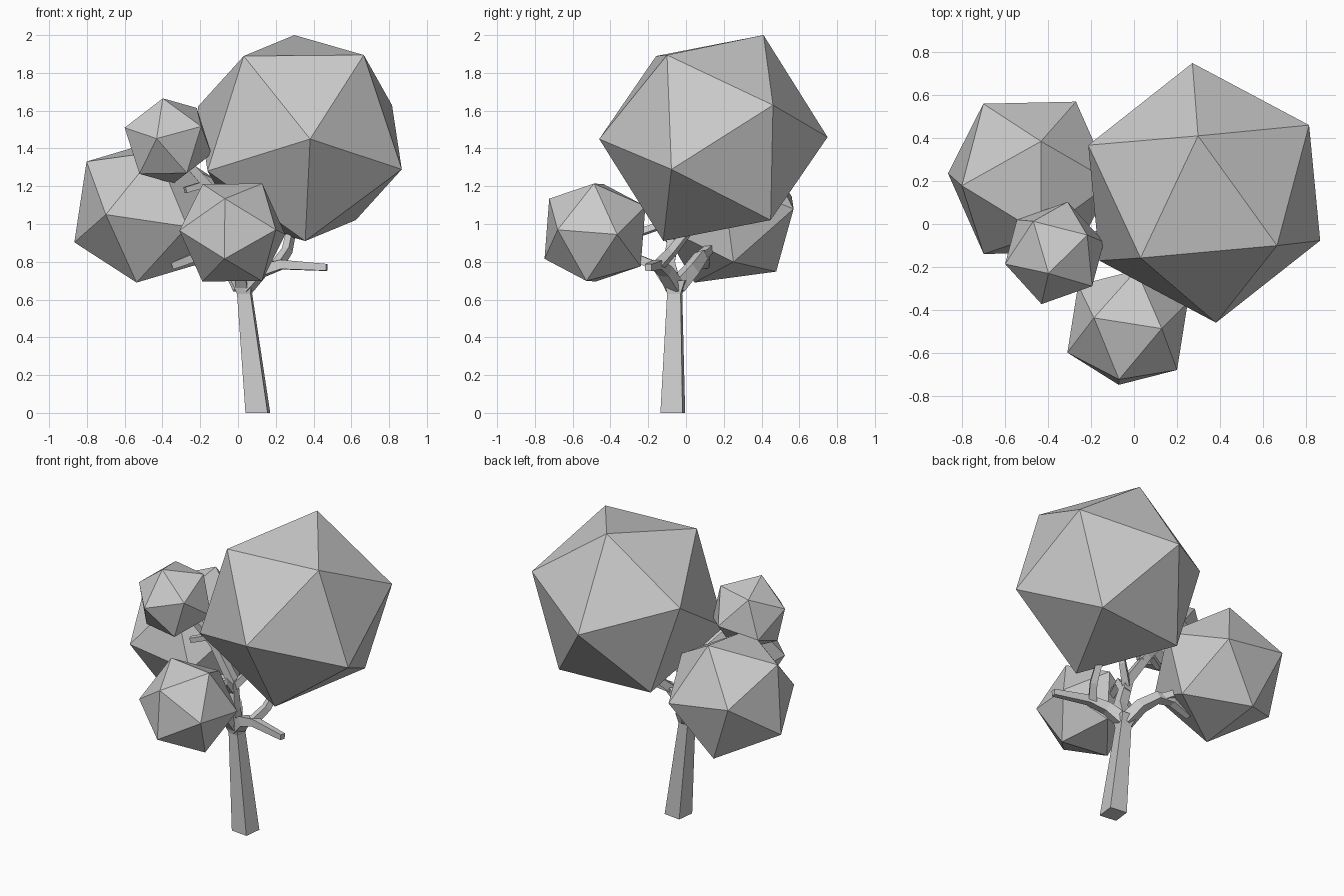
import bpy, bmesh
from math import sqrt, pi, cos, sin
from mathutils import Vector, Quaternion

if "Cube" in bpy.data.objects:
    bpy.data.objects.remove(bpy.data.objects["Cube"])


def finish(bm, name):
    bmesh.ops.recalc_face_normals(bm, faces=bm.faces[:])
    me = bpy.data.meshes.new(name)
    bm.to_mesh(me)
    bm.free()
    ob = bpy.data.objects.new(name, me)
    bpy.context.collection.objects.link(ob)
    return ob


def foliage(name, centre, r, d1, d2):
    """Icosahedron with one corner towards d1 and a neighbouring corner towards d2."""
    u = Vector(d1).normalized()
    w = Vector(d2)
    w = (w - u * w.dot(u)).normalized()
    bm = bmesh.new()
    dirs = [u] + [Quaternion(u, i * 2 * pi / 5) @ (u / sqrt(5) + w * 2 / sqrt(5)) for i in range(5)]
    for d in dirs:
        for s in (1, -1):
            bm.verts.new(Vector(centre) + d * r * s)
    bmesh.ops.convex_hull(bm, input=bm.verts[:])
    finish(bm, name)


def loft(name, rings):
    """Closed skin over a list of four-corner rings."""
    bm = bmesh.new()
    vs = [[bm.verts.new(p) for p in ring] for ring in rings]
    for a, b in zip(vs, vs[1:]):
        for i in range(4):
            j = (i + 1) % 4
            bm.faces.new((a[i], a[j], b[j], b[i]))
    bm.faces.new(vs[0][::-1])
    bm.faces.new(vs[-1])
    finish(bm, name)


def branch(name, path, w0, w1):
    """Square tapered limb along a path."""
    pts = [Vector(p) for p in path]
    n = len(pts)
    side = None
    rings = []
    for i, p in enumerate(pts):
        t = (pts[min(i + 1, n - 1)] - pts[max(i - 1, 0)]).normalized()
        if side is None:
            ref = Vector((0, 0, 1)) if abs(t.z) < 0.8 else Vector((0, 1, 0))
            side = t.cross(ref)
        side = (side - t * side.dot(t)).normalized()
        up = side.cross(t)
        h = (w0 + (w1 - w0) * i / (n - 1)) / 2
        rings.append([p + (side * a + up * b) * h for a, b in ((-1, -1), (1, -1), (1, 1), (-1, 1))])
    loft(name, rings)


# Leaf clumps
foliage("large_foliage", (0.327, 0.145, 1.455), 0.607, (0.055, -0.605, -0.005), (-0.297, -0.305, 0.435))
foliage("left_foliage", (-0.485, 0.215, 1.065), 0.415, (-0.215, -0.355, -0.015), (-0.315, -0.035, 0.265))
foliage("front_foliage", (-0.03, -0.482, 0.955), 0.304, (-0.157, 0.045, 0.257), (0.16, -0.005, 0.26))
foliage("upper_left_foliage", (-0.37, -0.135, 1.44), 0.246, (-0.06, -0.235, 0.012), (-0.23, -0.045, 0.07))


# Square leaning trunk, flaring into the fork
def square(x, y, z, width):
    h = width / sqrt(2)
    return [(x + h * cos(a), y + h * sin(a), z) for a in (k * pi / 2 + pi / 4 - 0.12 for k in range(4))]


loft("trunk", [square(0.105, -0.07, 0, 0.118), square(0.035, -0.06, 0.63, 0.072),
               square(0.022, -0.055, 0.70, 0.11)])

# Right limb with its rising twig
branch("right_limb", [(0.04, -0.06, 0.67), (0.12, -0.11, 0.75), (0.23, -0.15, 0.785), (0.47, -0.2, 0.77)], 0.075, 0.036)
branch("right_twig", [(0.21, -0.14, 0.785), (0.26, -0.07, 0.86), (0.29, 0.04, 1.0)], 0.05, 0.036)

# Left limb reaching into the left clump
branch("left_limb", [(0.02, -0.05, 0.67), (-0.03, 0.03, 0.76), (-0.12, 0.08, 0.83), (-0.22, 0.1, 0.83), (-0.35, 0.1, 0.78)], 0.075, 0.036)
branch("left_twig", [(-0.14, 0.08, 0.83), (-0.27, 0.16, 0.9), (-0.38, 0.2, 1.0)], 0.045, 0.03)

# Upward limb with side twigs
branch("upper_limb", [(0.02, -0.06, 0.67), (0.03, -0.09, 0.80), (0.0, -0.06, 0.97), (-0.14, -0.05, 1.18), (-0.3, -0.1, 1.36)], 0.07, 0.04)
branch("upper_twig", [(-0.1, -0.05, 1.13), (-0.18, -0.06, 1.21), (-0.28, -0.1, 1.18)], 0.045, 0.032)
branch("centre_twig", [(0.01, -0.06, 0.93), (0.09, 0.0, 1.03), (0.18, 0.05, 1.2)], 0.045, 0.032)

# Front limb entering the front clump
branch("front_limb", [(0.02, -0.08, 0.68), (0.01, -0.15, 0.77), (-0.02, -0.3, 0.84)], 0.065, 0.036)
branch("front_twig", [(0.02, -0.06, 0.88), (0.0, -0.14, 0.99), (-0.03, -0.26, 0.95)], 0.045, 0.036)
